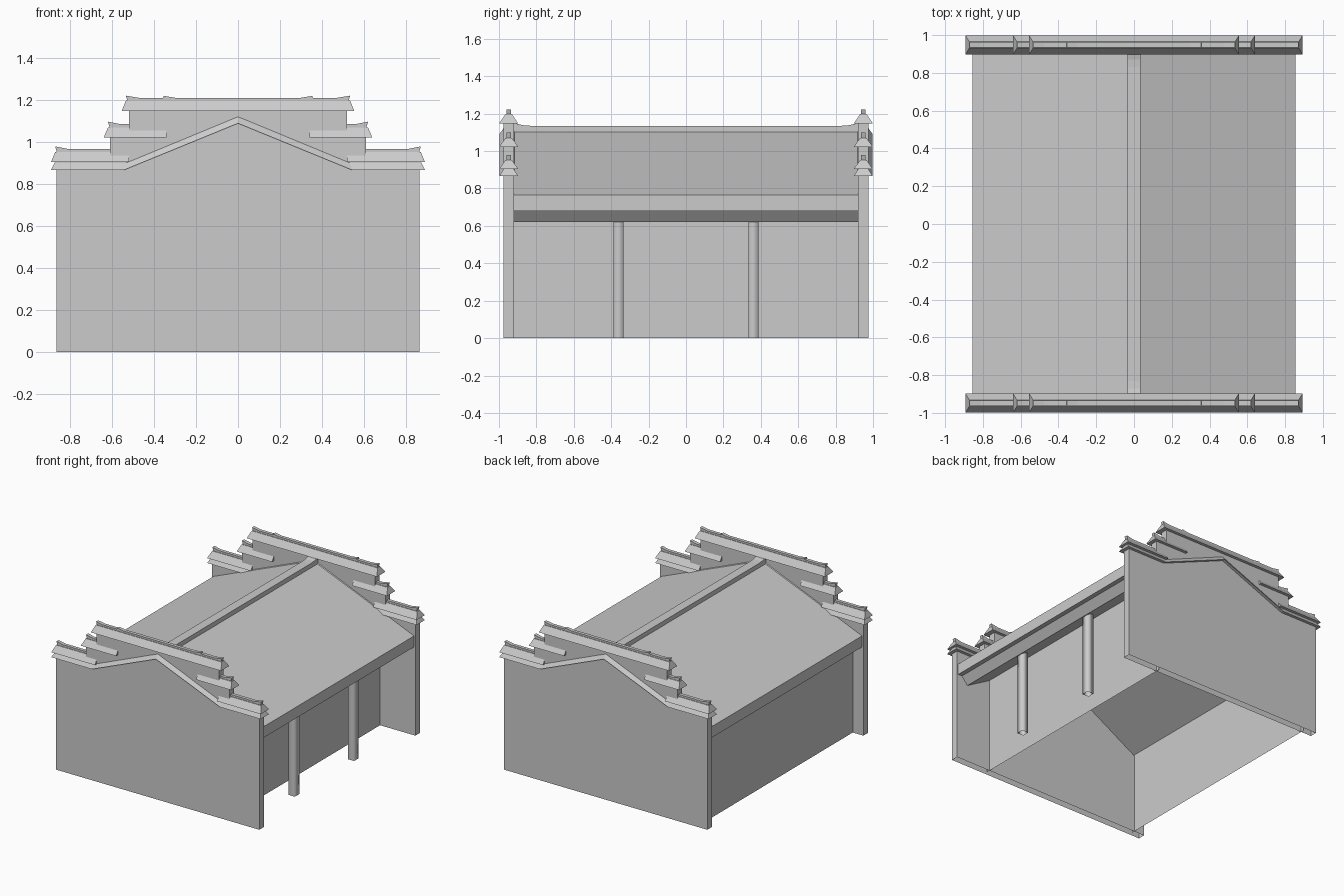
import bpy
import bmesh
import math

if "Cube" in bpy.data.objects:
    bpy.data.objects.remove(bpy.data.objects["Cube"], do_unlink=True)

grey = bpy.data.materials.new("plain_grey")
grey.use_nodes = True
COLOUR = (0.6, 0.6, 0.6, 1)
grey.diffuse_color = COLOUR
grey.node_tree.nodes["Principled BSDF"].inputs["Base Color"].default_value = COLOUR


def finish(bm, name):
    """Make the object, leaving any face that rests on the ground open."""
    bmesh.ops.recalc_face_normals(bm, faces=bm.faces)
    ground = [f for f in bm.faces if all(abs(v.co.z) < 0.001 for v in f.verts)]
    bmesh.ops.delete(bm, geom=ground, context="FACES")
    mesh = bpy.data.meshes.new(name)
    bm.to_mesh(mesh)
    bm.free()
    mesh.materials.append(grey)
    obj = bpy.data.objects.new(name, mesh)
    bpy.context.collection.objects.link(obj)
    return obj


def loft(name, rings):
    """Join equal rings of points into a closed solid."""
    bm = bmesh.new()
    loops = [[bm.verts.new(p) for p in ring] for ring in rings]
    n = len(loops[0])
    for a, b in zip(loops, loops[1:]):
        for i in range(n):
            j = (i + 1) % n
            bm.faces.new((a[i], a[j], b[j], b[i]))
    bm.faces.new(loops[0])
    bm.faces.new(loops[-1])
    return finish(bm, name)


def extrude_y(name, profile, y0, y1):
    return loft(name, [[(x, y, z) for x, z in profile] for y in (y0, y1)])


def mirrored(half):
    """Complete a right-hand profile with its left-hand half."""
    return half + [(-x, z) for x, z in reversed(half)]


def tile_strip(name, y, bottoms, tops, top_half):
    """Sloped tile coping, wide below and narrow above, along a path."""
    rings = []
    for (xb, zb), (xt, zt) in zip(bottoms, tops):
        rings.append([(xb, y - 0.05, zb), (xb, y + 0.05, zb),
                      (xt, y + top_half, zt), (xt, y - top_half, zt)])
    return loft(name, rings)


# Roof with fascia boards and sloping soffits, thinning towards the ridge
roof = [(0.855, 0.765), (0, 1.115), (-0.855, 0.765), (-0.855, 0.68), (-0.82, 0.68),
        (-0.77, 0.62), (0, 1.06), (0.77, 0.62), (0.82, 0.68), (0.855, 0.68)]
extrude_y("roof", roof, -0.92, 0.92)

# Roof ridge, curving up at both ends
ridge = [(-0.93, 1.153), (-0.9, 1.145), (-0.87, 1.138), (-0.83, 1.135)]
ridge += [(-y, z) for y, z in reversed(ridge)]
loft("roof_ridge", [[(-0.035, y, 1.09), (0.035, y, 1.09),
                     (0.035, y, z), (-0.035, y, z)] for y, z in ridge])

# Long walls: recessed behind the porch, and near the eave on the other side
for name, x, top, facing in (("porch_wall", 0.565, 0.745, 1),
                             ("rear_long_wall", -0.775, 0.64, -1)):
    bm = bmesh.new()
    sheet = [(x, -0.948, 0), (x, 0.948, 0), (x, 0.948, top), (x, -0.948, top)]
    bm.faces.new([bm.verts.new(p) for p in sheet[::facing]])
    finish(bm, name)

# Square porch columns with soft shading
for side, y in (("front", -0.36), ("back", 0.36)):
    bpy.ops.mesh.primitive_cylinder_add(vertices=4, radius=0.038, depth=0.65,
                                        end_fill_type="NOTHING",
                                        location=(0.728, y, 0.325),
                                        rotation=(0, 0, math.pi / 4))
    column = bpy.context.object
    column.name = side + "_porch_column"
    column.data.materials.append(grey)
    bpy.ops.object.shade_smooth()

# Stepped gable walls with tiled copings
wall = mirrored([(0.865, 0), (0.865, 0.92), (0.61, 0.92), (0.61, 1.035),
                 (0.52, 1.035), (0.52, 1.165)])
for side, y in (("front", -0.948), ("back", 0.948)):
    extrude_y(side + "_gable_wall", wall, y - 0.0275, y + 0.0275)

    # Coping following the roof line
    low = [(-0.892, 0.867), (-0.545, 0.867), (0, 1.09)]
    high = [(-0.872, 0.906), (-0.53, 0.906), (0, 1.125)]
    tile_strip(side + "_gable_moulding", y,
               low + [(-x, z) for x, z in low[1::-1]],
               high + [(-x, z) for x, z in high[1::-1]], 0.025)

    # Top coping, hipped at both ends, with an upturned three-part crest
    tile_strip(side + "_top_coping", y, [(-0.555, 1.148), (0.555, 1.148)],
               [(-0.535, 1.198), (0.535, 1.198)], 0.017)
    crest = [(0.525, 1.19), (0.535, 1.222), (0.475, 1.212), (0.357, 1.212),
             (0.355, 1.221), (0.3, 1.212)]
    extrude_y(side + "_top_crest", mirrored(crest), y - 0.013, y + 0.013)

    # Lower copings on each shoulder
    for hand, s in (("left", 1), ("right", -1)):
        for tier, outer, inner, z in (("middle", 0.64, 0.34, 1.023),
                                      ("lower", 0.892, 0.52, 0.905)):
            name = f"{side}_{hand}_{tier}"
            tile_strip(name + "_coping", y, [(s * outer, z), (s * inner, z)],
                       [(s * (outer - 0.02), z + 0.048), (s * inner, z + 0.048)], 0.017)
            tip = [(outer - 0.03, z + 0.04), (outer - 0.02, z + 0.075),
                   (outer - 0.08, z + 0.063), (inner, z + 0.063), (inner, z + 0.04)]
            extrude_y(name + "_crest", [(s * x, h) for x, h in tip],
                      y - 0.013, y + 0.013)
